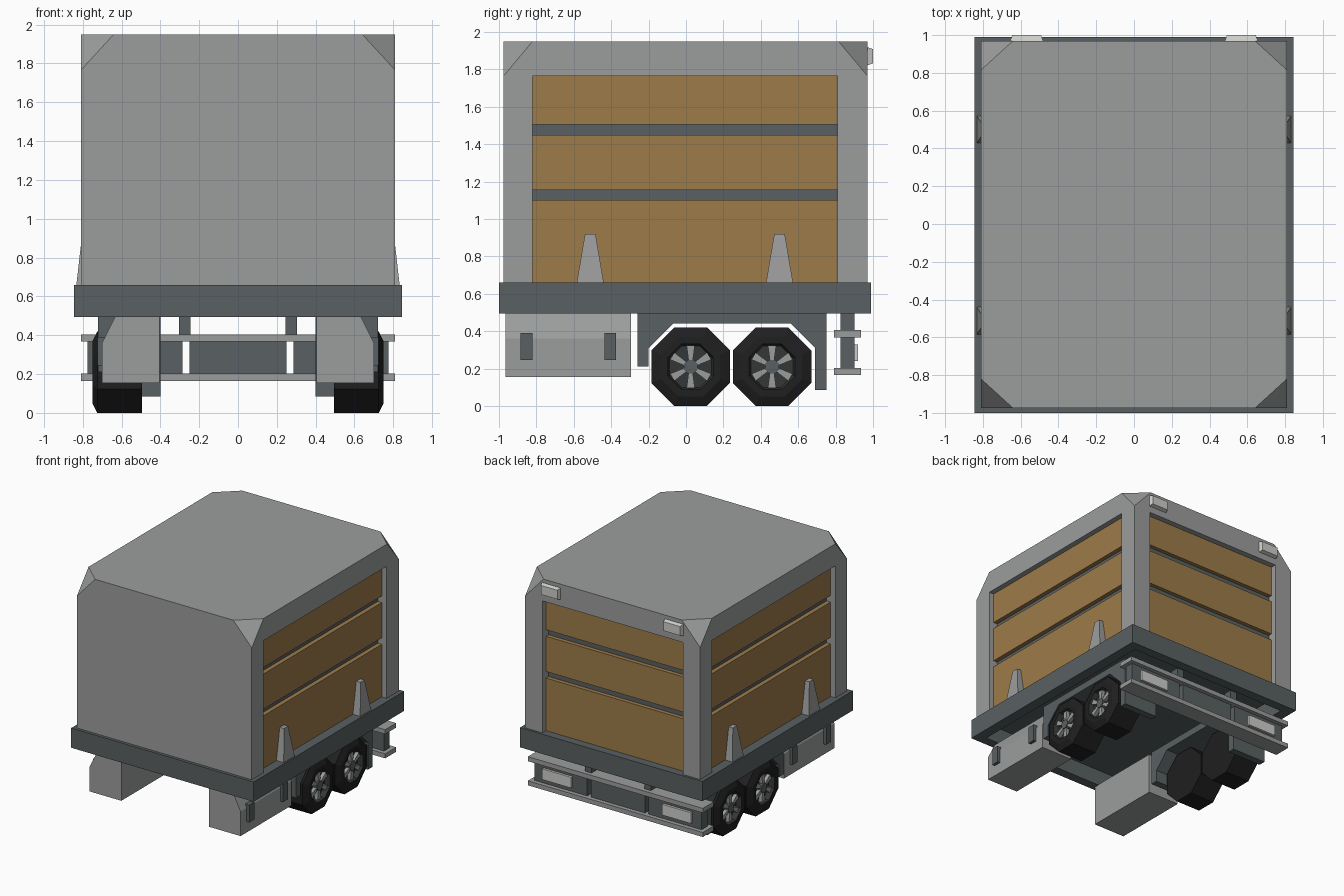
import bpy, bmesh, math
from mathutils import Vector

if "Cube" in bpy.data.objects:
    bpy.data.objects.remove(bpy.data.objects["Cube"])


def mat(name, r, g, b):
    m = bpy.data.materials.new(name)
    m.diffuse_color = (r, g, b, 1)
    m.use_nodes = True
    m.node_tree.nodes["Principled BSDF"].inputs["Base Color"].default_value = m.diffuse_color
    return m


GREY = mat("light_grey_metal", 0.33, 0.34, 0.335)
DARK = mat("dark_grey_metal", 0.10, 0.118, 0.122)
WOOD = mat("tan_wood", 0.34, 0.20, 0.068)
TYRE = mat("black_rubber", 0.014, 0.014, 0.015)
RIM = mat("charcoal_rim", 0.035, 0.038, 0.038)
LAMP = mat("pale_lamp", 0.62, 0.62, 0.60)


def finish(name, bm, *mats):
    bmesh.ops.recalc_face_normals(bm, faces=bm.faces[:])
    me = bpy.data.meshes.new(name)
    bm.to_mesh(me)
    bm.free()
    for m in mats:
        me.materials.append(m)
    ob = bpy.data.objects.new(name, me)
    bpy.context.collection.objects.link(ob)
    return ob


def loft(name, low, high, m):
    """Solid between two matching loops of points."""
    bm = bmesh.new()
    a = [bm.verts.new(p) for p in low]
    b = [bm.verts.new(p) for p in high]
    n = len(a)
    bm.faces.new(a)
    bm.faces.new(b)
    for i in range(n):
        j = (i + 1) % n
        bm.faces.new((a[i], a[j], b[j], b[i]))
    return finish(name, bm, m)


def box(name, x, y, z, m):
    loop = [(x[0], y[0]), (x[1], y[0]), (x[1], y[1]), (x[0], y[1])]
    return loft(name, [(*p, z[0]) for p in loop], [(*p, z[1]) for p in loop], m)


def cut(ob, *cutters):
    bpy.context.view_layer.objects.active = ob
    for c in cutters:
        md = ob.modifiers.new("cut", 'BOOLEAN')
        md.operation = 'DIFFERENCE'
        md.solver = 'EXACT'
        md.object = c
        bpy.ops.object.modifier_apply(modifier=md.name)
        bpy.data.objects.remove(c)


def span(s, a, b):
    return sorted((s * a, s * b))


# cargo body with four clipped top corners
X, Y0, Y1, TOP = 0.81, -0.975, 0.97, 1.95
bm = bmesh.new()
bmesh.ops.create_cube(bm, size=1)
for v in bm.verts:
    v.co = ((X if v.co.x > 0 else -X), (Y1 if v.co.y > 0 else Y0), (TOP if v.co.z > 0 else 0.65))
for sx in (1, -1):
    for sy, y in ((1, Y1), (-1, Y0)):
        res = bmesh.ops.bisect_plane(
            bm, geom=bm.verts[:] + bm.edges[:] + bm.faces[:], dist=1e-5, clear_outer=True,
            plane_co=(sx * X, y, TOP - 0.185),
            plane_no=Vector((sx / 0.17, sy / 0.155, 1 / 0.185)).normalized())
        edges = [e for e in res["geom_cut"] if isinstance(e, bmesh.types.BMEdge)]
        bmesh.ops.holes_fill(bm, edges=edges, sides=0)
body = finish("cargo_body", bm, GREY)

# open panels on both sides and at the back
cut(body,
    box("right_cutter", (0.72, 1), (-0.82, 0.81), (0.5, 1.765), GREY),
    box("left_cutter", (-1, -0.72), (-0.82, 0.81), (0.5, 1.765), GREY),
    box("back_cutter", (-0.65, 0.65), (0.88, 1.2), (0.5, 1.765), GREY))

# dark backing and wooden planks
rows = ((0.655, 1.10), (1.155, 1.45), (1.505, 1.765))
for s, side in ((1, "right"), (-1, "left")):
    box(side + "_backing", span(s, 0.715, 0.728), (-0.82, 0.81), (0.65, 1.765), DARK)
    for i, z in enumerate(rows):
        box(f"{side}_plank_{i}", span(s, 0.72, 0.765), (-0.82, 0.81), z, WOOD)
box("back_backing", (-0.65, 0.65), (0.875, 0.888), (0.65, 1.765), DARK)
for i, z in enumerate(rows):
    box(f"back_plank_{i}", (-0.65, 0.65), (0.88, 0.922), z, WOOD)

# chassis: hollow rim and floor
deck = box("deck_rim", (-0.845, 0.845), (-1.0, 0.99), (0.495, 0.66), DARK)
cut(deck, box("deck_cutter", (-0.755, 0.755), (-0.92, 0.91), (0.4, 0.8), DARK))
box("deck_floor", (-0.735, 0.735), (-0.93, 0.90), (0.63, 0.658), DARK)


# eight-sided wheel turned about the x axis
def wheel(name, s, y):
    prof = [(0.495, 0), (0.495, 0.21), (0.725, 0.21), (0.75, 0.16), (0.75, 0.122),
            (0.705, 0.112), (0.705, 0)]
    bm = bmesh.new()
    rings = []
    for x, r in prof:
        r /= math.cos(math.pi / 8)
        rings.append([bm.verts.new((s * x, y + r * math.cos(a), 0.21 + r * math.sin(a)))
                      for a in [math.pi / 8 + k * math.pi / 4 for k in range(8)]])
    for i in range(len(rings) - 1):
        for k in range(8):
            j = (k + 1) % 8
            f = bm.faces.new((rings[i][k], rings[i][j], rings[i + 1][j], rings[i + 1][k]))
            f.material_index = 1 if i >= 4 else 0
    bmesh.ops.remove_doubles(bm, verts=bm.verts[:], dist=1e-5)
    finish(name + "_tyre", bm, TYRE, RIM)
    # hub and six flared spokes
    hub = [(y + 0.04 * math.cos(k * math.pi / 4 + 0.39), 0.21 + 0.04 * math.sin(k * math.pi / 4 + 0.39))
           for k in range(8)]
    loft(name + "_hub", [(s * 0.70, *p) for p in hub], [(s * 0.742, *p) for p in hub], DARK)
    for k in range(6):
        a = math.pi / 2 + k * math.pi / 3
        c, d = math.cos(a), math.sin(a)
        pts = [(y + r * c - w * d, 0.21 + r * d + w * c)
               for r, w in ((0.03, -0.011), (0.114, -0.022), (0.114, 0.022), (0.03, 0.011))]
        loft(f"{name}_spoke_{k}", [(s * 0.70, *p) for p in pts], [(s * 0.735, *p) for p in pts], GREY)


for s, side in ((1, "right"), (-1, "left")):
    # tapered stakes on the deck
    for i, y in enumerate((-0.512, 0.5)):
        def ring(w, x, z):
            return [(s * 0.74, y - w, z), (s * x, y - w, z), (s * x, y + w, z), (s * 0.74, y + w, z)]
        loft(f"{side}_stake_{i}", ring(0.073, 0.833, 0.655), ring(0.028, 0.803, 0.92), GREY)

    # front locker with sloped shoulder and two latches
    sec = [(0.405, 0.155), (0.70, 0.155), (0.70, 0.36), (0.63, 0.50), (0.405, 0.50)]
    loft(side + "_locker", [(s * x, -0.965, z) for x, z in sec], [(s * x, -0.295, z) for x, z in sec], GREY)
    for i, y in enumerate((-0.852, -0.405)):
        box(f"{side}_latch_{i}", span(s, 0.68, 0.725), (y - 0.032, y + 0.032), (0.245, 0.39), DARK)

    # mudguard arch
    arch = [(-0.26, 0.50), (-0.26, 0.21), (-0.20, 0.21), (-0.20, 0.31), (-0.07, 0.44),
            (0.56, 0.44), (0.69, 0.31), (0.69, 0.085), (0.75, 0.085), (0.75, 0.50)]
    loft(side + "_mudguard", [(s * 0.40, *p) for p in arch], [(s * 0.72, *p) for p in arch], DARK)

    for i, y in enumerate((0.025, 0.46)):
        wheel(f"{side}_wheel_{i}", s, y)

    # bumper side panel, hanger and rear lamp
    box(side + "_bumper_panel", span(s, 0.285, 0.775), (0.825, 0.90), (0.19, 0.38), DARK)
    box(side + "_bumper_hanger", span(s, 0.245, 0.305), (0.825, 0.90), (0.38, 0.50), DARK)
    box(side + "_rear_lamp", span(s, 0.42, 0.69), (0.89, 0.92), (0.24, 0.33), LAMP)

    # upper marker lamp, tapered outward
    def plate(g, y):
        return [(s * (0.48 + g), y, 1.82 + g), (s * (0.657 - g), y, 1.82 + g),
                (s * (0.657 - g), y, 1.92 - g), (s * (0.48 + g), y, 1.92 - g)]
    loft(side + "_marker_lamp", plate(0, 0.965), plate(0.012, 1.0), LAMP)

# bumper rails and middle panel
box("bumper_panel", (-0.25, 0.25), (0.825, 0.90), (0.19, 0.38), DARK)
for name, z in (("upper", (0.367, 0.405)), ("lower", (0.165, 0.203))):
    box(name + "_bumper_rail", (-0.81, 0.81), (0.79, 0.935), z, GREY)
